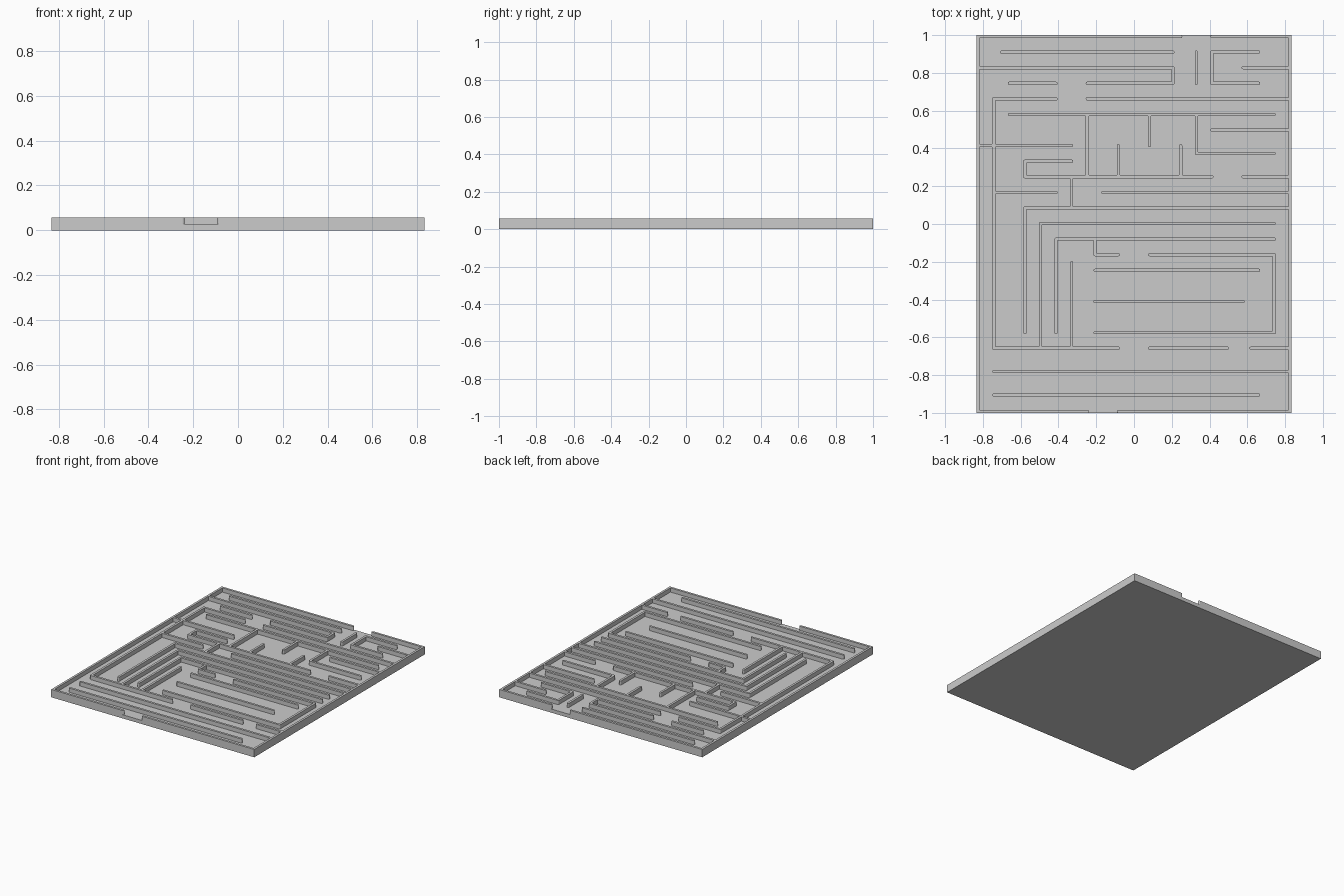
import bpy, bmesh, math

if "Cube" in bpy.data.objects:
    bpy.data.objects.remove(bpy.data.objects["Cube"])

G = 0.0825          # maze grid pitch
OY = 0.0025         # grid offset in y
R = 0.0083          # half wall thickness
W, L = 0.8333, 1.0  # half width, half length of the board
FLOOR, TOP = 0.027, 0.058

# Horizontal walls: row -> (start, end) column spans
rows = {
    11: [(-8.5, 2.5), (5, 8)],
    10: [(-10, 2.5), (7, 10)],
    9: [(-8, -5), (-3, 2.5), (5, 8)],
    8: [(-9, -5), (-3, 10)],
    7: [(-8, 9)],
    6: [(5, 10)],
    5: [(-10, -4)],
    4.5: [(4, 9)],
    4: [(-7, -4)],
    3: [(-7, 5), (7, 10)],
    2: [(-9, -5), (-2, 10)],
    1: [(-7, 10)],
    0: [(-6, 9)],
    -1: [(-5, 9)],
    -2: [(-2.5, -1), (1, 9)],
    -3: [(-2.5, 8)],
    -5: [(-2.5, 7)],
    -7: [(-2.5, 9)],
    -8: [(-9, -1), (1, 6), (7.5, 10)],
    -9.5: [(-9, 10)],
    -11: [(-9, 8)],
}
# Vertical walls: column -> (start, end) row spans
cols = {
    -9: [(-8, 8)],
    -7: [(3, 4), (-7, 1)],
    -6: [(-8, 0)],
    -5: [(-7, -1)],
    -4: [(1, 3), (-8, -2.5)],
    -3: [(3, 7)],
    -2.5: [(-2, -1)],
    -1: [(3, 5)],
    1: [(5, 7)],
    2.5: [(9, 10)],
    3: [(3, 5)],
    4: [(9, 11), (4.5, 7)],
    5: [(9, 11)],
    9: [(-7, -2)],
}


def prism(bm, pts, z0, z1):
    """Extrude a closed outline from z0 to z1."""
    face = bm.faces.new([bm.verts.new((x, y, z0)) for x, y in pts])
    ext = bmesh.ops.extrude_face_region(bm, geom=[face])
    for v in ext["geom"]:
        if isinstance(v, bmesh.types.BMVert):
            v.co.z = z1


def wall(bm, x0, y0, x1, y1):
    """Straight wall with rounded ends between two centre points."""
    a = math.atan2(y1 - y0, x1 - x0)
    pts = []
    for cx, cy, start in ((x1, y1, a - math.pi / 2), (x0, y0, a + math.pi / 2)):
        for i in range(7):
            t = start + math.pi * i / 6
            pts.append((cx + R * math.cos(t), cy + R * math.sin(t)))
    prism(bm, pts, FLOOR - 0.006, TOP)


def rect(x0, y0, x1, y1):
    return [(x0, y0), (x1, y0), (x1, y1), (x0, y1)]


def make(name, bm):
    bmesh.ops.recalc_face_normals(bm, faces=bm.faces[:])
    me = bpy.data.meshes.new(name)
    bm.to_mesh(me)
    bm.free()
    ob = bpy.data.objects.new(name, me)
    bpy.context.collection.objects.link(ob)
    return ob


# Floor slab
bm = bmesh.new()
prism(bm, rect(-W, -L, W, L), 0, FLOOR)
board = make("maze_board", bm)

# Inner walls
bm = bmesh.new()
for r, spans in rows.items():
    for a, b in spans:
        wall(bm, a * G, r * G + OY, b * G, r * G + OY)
for c, spans in cols.items():
    for a, b in spans:
        wall(bm, c * G, a * G + OY, c * G, b * G + OY)

# Outer rim: full sides, front and back with entry and exit gaps
for s in (-1, 1):
    prism(bm, rect(s * W, -L, s * (W - 2 * R), L), FLOOR - 0.006, TOP)
for y, left, right in ((-L + R, -3, -1), (L - R, 3, 5)):
    wall(bm, -W + R, y, left * G, y)
    wall(bm, right * G, y, W - R, y)
walls = make("maze_walls", bm)

# Merge the walls and floor into one solid
mod = board.modifiers.new("merge_walls", "BOOLEAN")
mod.operation = "UNION"
mod.solver = "EXACT"
mod.use_self = True
mod.object = walls
bpy.context.view_layer.objects.active = board
bpy.ops.object.modifier_apply(modifier=mod.name)
bpy.data.objects.remove(walls)
